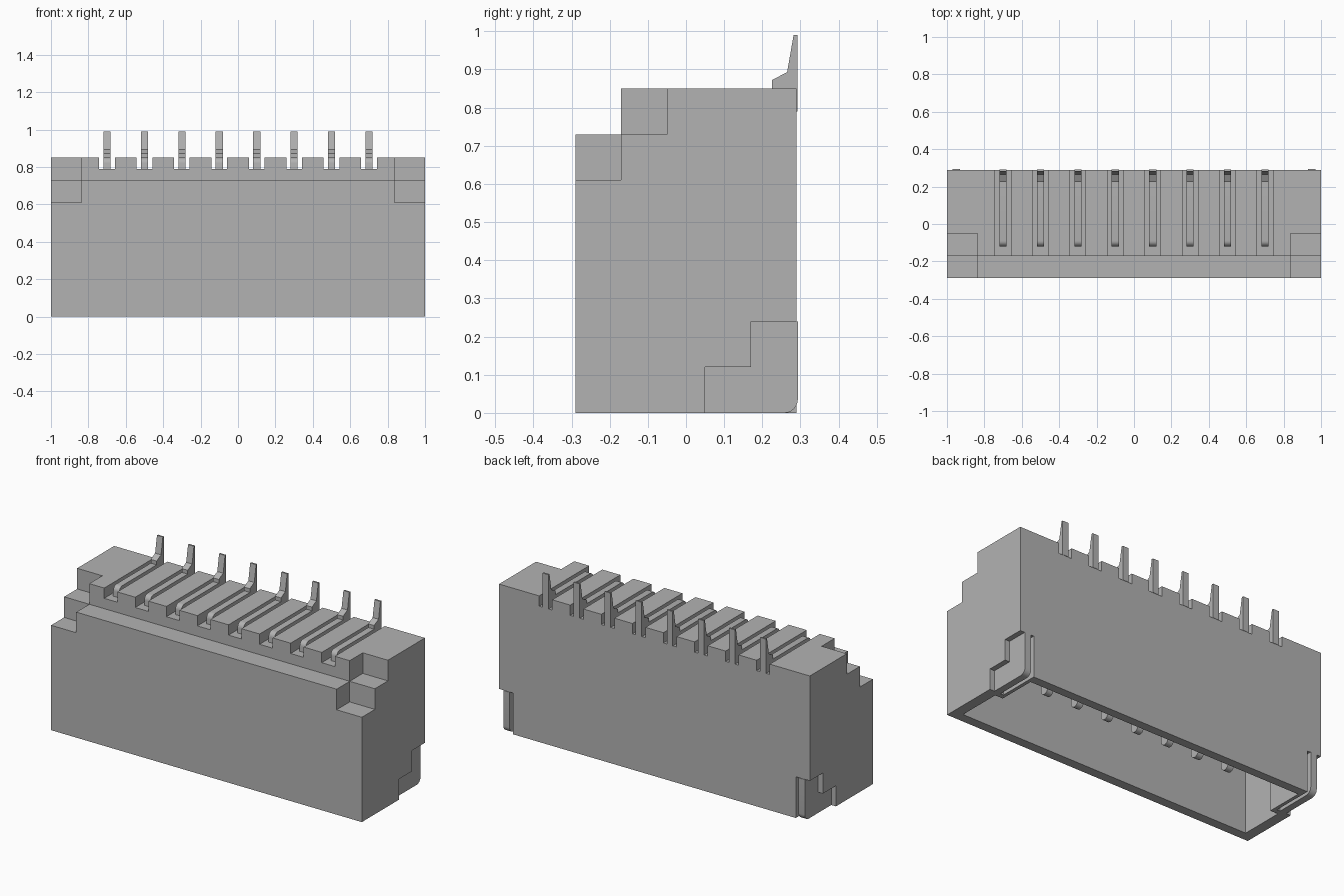
import bpy, bmesh, math

if "Cube" in bpy.data.objects:
    bpy.data.objects.remove(bpy.data.objects["Cube"])

grey = bpy.data.materials.new("plain_grey")
grey.diffuse_color = (0.45, 0.45, 0.45, 1)
grey.use_nodes = True
grey.node_tree.nodes["Principled BSDF"].inputs["Base Color"].default_value = grey.diffuse_color


def prism(name, profile, x0, x1):
    """Extrude a (y, z) profile along x."""
    bm = bmesh.new()
    face = bm.faces.new([bm.verts.new((x0, y, z)) for y, z in profile])
    ext = bmesh.ops.extrude_face_region(bm, geom=[face])
    verts = [v for v in ext["geom"] if isinstance(v, bmesh.types.BMVert)]
    bmesh.ops.translate(bm, verts=verts, vec=(x1 - x0, 0, 0))
    bmesh.ops.recalc_face_normals(bm, faces=bm.faces)
    mesh = bpy.data.meshes.new(name)
    bm.to_mesh(mesh)
    bm.free()
    mesh.materials.append(grey)
    obj = bpy.data.objects.new(name, mesh)
    bpy.context.collection.objects.link(obj)
    return obj


def rect(y0, y1, z0, z1):
    return [(y0, z0), (y1, z0), (y1, z1), (y0, z1)]


def arc(cy, cz, r, a0, a1, n=6):
    return [(cy + r * math.cos(math.radians(a0 + (a1 - a0) * i / n)),
             cz + r * math.sin(math.radians(a0 + (a1 - a0) * i / n)))
            for i in range(n + 1)]


def cut(target, profile, x0, x1):
    cutter = prism("cutter", profile, x0, x1)
    cutter.hide_render = True
    mod = target.modifiers.new("cut", 'BOOLEAN')
    mod.operation = 'DIFFERENCE'
    mod.solver = 'EXACT'
    mod.object = cutter
    bpy.context.view_layer.objects.active = target
    bpy.ops.object.modifier_apply(modifier=mod.name)
    bpy.data.objects.remove(cutter)


def smooth(obj):
    bpy.ops.object.select_all(action='DESELECT')
    obj.select_set(True)
    bpy.context.view_layer.objects.active = obj
    bpy.ops.object.shade_smooth_by_angle(angle=math.radians(25))


# Housing with its stepped front edge
housing = prism("housing", [(-.29, 0), (.29, 0), (.29, .85), (-.17, .85),
                            (-.17, .73), (-.29, .73)], -1, 1)

# Socket opening in the underside, wider towards the front
cut(housing, rect(-.235, .24, -.1, .55), -.89, .89)
cut(housing, rect(-.235, .02, -.1, .55), -.94, .94)

# Stepped upper corners and stepped lower notches for the side tabs
corner = [(-.4, .61), (-.17, .61), (-.17, .73), (-.05, .73), (-.05, .95), (-.4, .95)]
notch = [(.05, -.1), (.4, -.1), (.4, .24), (.17, .24), (.17, .12), (.05, .12)]
for s in (-1, 1):
    cut(housing, corner, *sorted((s * .838, s * 1.1)))
    cut(housing, notch, *sorted((s * .91, s * 1.1)))

# Slots across the top
pin_x = [-.7 + .2 * i for i in range(8)]
for x in pin_x:
    cut(housing, rect(-.4, .4, .79, .95), x - .042, x + .042)

# Bent contact pins: tail above the back edge, leg down into the socket
pin_profile = (arc(-.09, .82, .03, 180, 90)
               + [(.225, .85), (.225, .872), (.265, .893), (.282, .99),
                  (.292, .99), (.292, .79), (-.065, .79)]
               + arc(-.0925, .24, .0275, 0, -180, 8))
for x in pin_x:
    smooth(prism("contact_pin", pin_profile, x - .019, x + .019))

# Side tabs filling the lower notches
tab_profile = ([(.05, 0)] + arc(.258, .035, .035, -90, 0)
               + [(.293, .24), (.17, .24), (.17, .12), (.05, .12)])
for s in (-1, 1):
    smooth(prism("side_tab", tab_profile, *sorted((s * .93, s * .97))))
